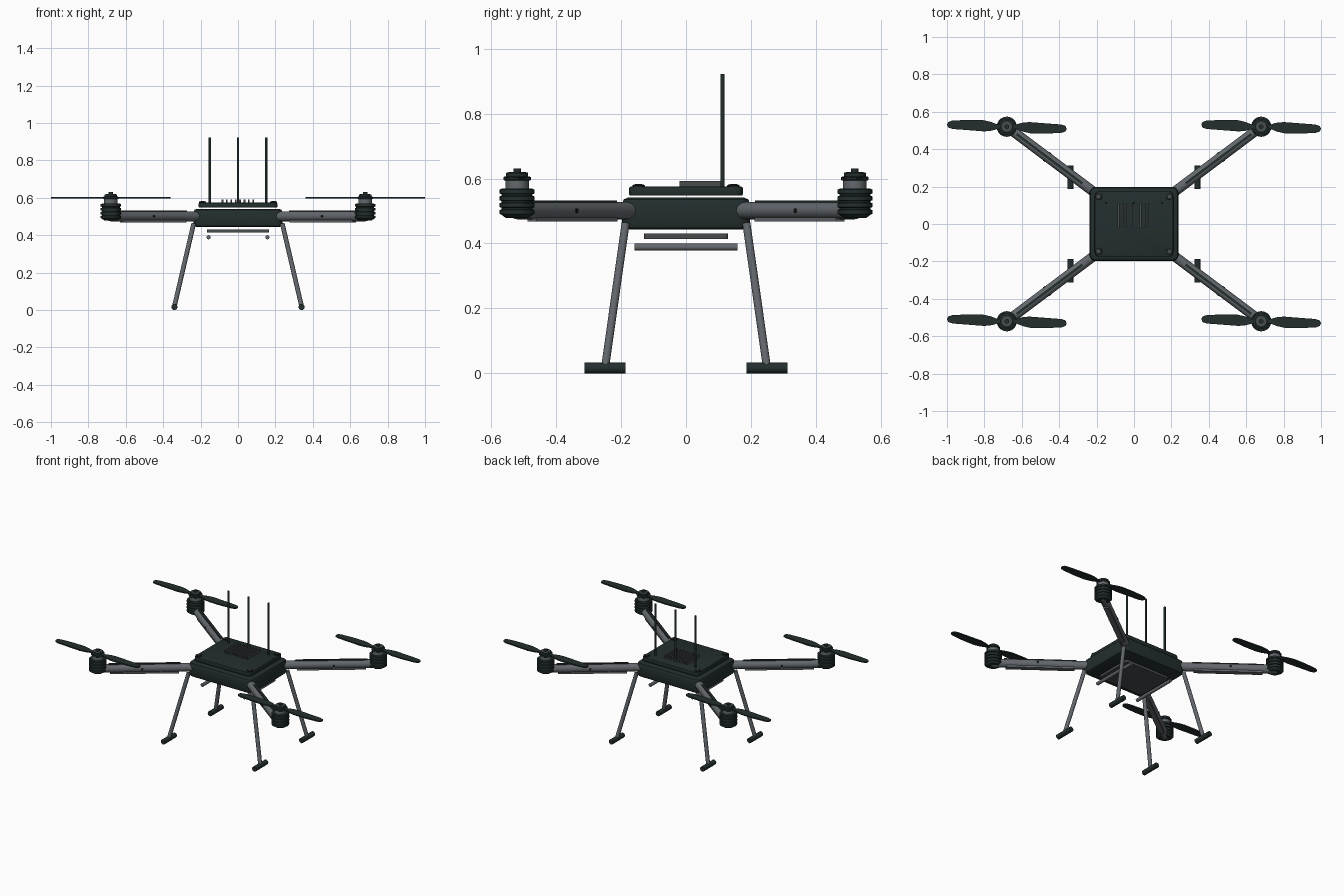
import bpy, bmesh, math
from mathutils import Vector

if "Cube" in bpy.data.objects:
    bpy.data.objects.remove(bpy.data.objects["Cube"])


def material(name, rgb):
    m = bpy.data.materials.new(name)
    m.diffuse_color = (*rgb, 1)
    m.use_nodes = True
    m.node_tree.nodes["Principled BSDF"].inputs["Base Color"].default_value = m.diffuse_color
    return m


DARK = material("dark green black", (0.017, 0.027, 0.027))
GREY = material("mid grey", (0.125, 0.138, 0.152))
STEEL = material("dark grey", (0.065, 0.072, 0.076))
BLACK = material("black", (0.008, 0.011, 0.011))


def finish(name, bm, mat, smooth=True):
    bmesh.ops.recalc_face_normals(bm, faces=bm.faces[:])
    me = bpy.data.meshes.new(name)
    bm.to_mesh(me)
    bm.free()
    ob = bpy.data.objects.new(name, me)
    bpy.context.collection.objects.link(ob)
    me.materials.append(mat)
    if smooth:
        bpy.ops.object.select_all(action='DESELECT')
        bpy.context.view_layer.objects.active = ob
        ob.select_set(True)
        bpy.ops.object.shade_smooth_by_angle(angle=math.radians(35))
    return ob


def box(name, centre, size, mat, angle=0.0, corner=0.0, edge=0.0):
    """Box with optional rounded upright corners and softened rims."""
    bm = bmesh.new()
    bmesh.ops.create_cube(bm, size=1)
    for v in bm.verts:
        v.co = Vector([a * b for a, b in zip(v.co, size)])
    if corner:
        up = [e for e in bm.edges if abs(e.verts[0].co.z - e.verts[1].co.z) > 1e-5]
        bmesh.ops.bevel(bm, geom=up, offset=corner, segments=4, profile=0.5, affect='EDGES')
    if edge:
        rim = [e for e in bm.edges if abs(e.verts[0].co.z - e.verts[1].co.z) < 1e-5]
        bmesh.ops.bevel(bm, geom=rim, offset=edge, segments=2, profile=0.5, affect='EDGES')
    ob = finish(name, bm, mat)
    ob.location = centre
    ob.rotation_euler.z = angle
    return ob


def rod(name, a, b, radius, mat, sides=16):
    """Cylinder between two points."""
    a, b = Vector(a), Vector(b)
    bm = bmesh.new()
    bmesh.ops.create_cone(bm, cap_ends=True, segments=sides, radius1=radius,
                          radius2=radius, depth=(b - a).length)
    ob = finish(name, bm, mat)
    ob.location = (a + b) / 2
    ob.rotation_mode = 'QUATERNION'
    ob.rotation_quaternion = (b - a).to_track_quat('Z', 'Y')
    return ob


def lathe(name, profile, centre, mat, sides=28):
    """Revolve (radius, height) points around the upright axis."""
    bm = bmesh.new()
    rings = [[bm.verts.new((r * math.cos(2 * math.pi * i / sides),
                            r * math.sin(2 * math.pi * i / sides), z))
              for i in range(sides)] for r, z in profile]
    for lo, hi in zip(rings, rings[1:]):
        for i in range(sides):
            j = (i + 1) % sides
            bm.faces.new((lo[i], lo[j], hi[j], hi[i]))
    bm.faces.new(rings[0])
    bm.faces.new(rings[-1])
    ob = finish(name, bm, mat)
    ob.location = centre
    return ob


# Body shell, raised lid and underside panel
box("body_shell", (0, 0, 0.492), (0.476, 0.394, 0.098), DARK, corner=0.03, edge=0.018)
box("lid", (0, 0, 0.561), (0.42, 0.35, 0.028), DARK, corner=0.025, edge=0.005)
box("underside_plate", (0, 0, 0.423), (0.334, 0.26, 0.017), STEEL, corner=0.01)

# Cooling fins on the lid
for i in range(8):
    box("cooling_fin", (-0.083 + i * 0.0235, 0.046, 0.582), (0.009, 0.132, 0.02), STEEL)

# Antennas and payload rails
for x in (-0.15, 0, 0.15):
    rod("antenna", (x, 0.112, 0.57), (x, 0.112, 0.922), 0.0065, DARK, 12)
for x in (-0.157, 0.157):
    rod("payload_rail", (x, -0.158, 0.389), (x, 0.158, 0.389), 0.011, GREY)

# Propeller outline, right half; the left half is turned half a circle
BLADE = [(0.0, -0.012), (0.05, -0.012), (0.085, -0.026), (0.125, -0.035), (0.21, -0.037),
         (0.295, -0.032), (0.314, -0.025), (0.32, -0.012), (0.314, 0.004), (0.29, 0.012),
         (0.21, 0.018), (0.12, 0.025), (0.08, 0.021), (0.05, 0.012), (0.0, 0.012)]

# Ribbed motor housing profile
MOTOR = [(0.034, 0.478), (0.046, 0.487)]
for k in range(4):
    z = 0.489 + k * 0.021
    MOTOR += [(0.048, z), (0.054, z + 0.002), (0.054, z + 0.014), (0.048, z + 0.016)]
MOTOR += [(0.047, 0.57)]

for sx in (-1, 1):
    for sy in (-1, 1):
        hub = Vector((sx * 0.68, sy * 0.52, 0))
        out = Vector((sx * 0.8, sy * 0.6, 0))
        side = Vector((-out.y, out.x, 0))
        turn = math.atan2(out.y, out.x)

        # Arm tube with a rounded tip and strips above and below
        up = Vector((0, 0, 0.501))
        rod("arm_tube", hub - out * 0.62 + up, hub + up, 0.0265, GREY, 24)
        bm = bmesh.new()
        bmesh.ops.create_uvsphere(bm, u_segments=20, v_segments=10, radius=0.0265)
        finish("arm_tip", bm, GREY).location = hub + up
        mid = hub - out * 0.285
        box("arm_top_strip", mid + Vector((0, 0, 0.527)), (0.44, 0.013, 0.012), DARK, turn)
        box("arm_lower_strip", mid + Vector((0, 0, 0.476)), (0.42, 0.032, 0.016), GREY, turn)
        bolt = hub - out * 0.27 + Vector((0, 0, 0.501))
        rod("arm_bolt", bolt - side * 0.029, bolt + side * 0.029, 0.007, BLACK, 12)

        # Motor, neck and propeller cap
        lathe("motor_housing", MOTOR, hub, DARK)
        lathe("motor_neck", [(0.036, 0.568), (0.036, 0.596)], hub, GREY)
        lathe("propeller_clamp", [(0.04, 0.594), (0.042, 0.596), (0.042, 0.605),
                                  (0.034, 0.607), (0.034, 0.617), (0.031, 0.619)], hub, DARK)
        lathe("clamp_ring", [(0.027, 0.618), (0.027, 0.6205), (0.022, 0.6205)], hub, STEEL)
        lathe("shaft_nut", [(0.012, 0.618), (0.012, 0.631)], hub, DARK, 12)

        # Two-bladed propeller
        for s in (1, -1):
            bm = bmesh.new()
            face = bm.faces.new([bm.verts.new((s * x, s * y, 0.597)) for x, y in BLADE])
            ext = bmesh.ops.extrude_face_region(bm, geom=[face])
            for v in ext["geom"]:
                if isinstance(v, bmesh.types.BMVert):
                    v.co.z += 0.008
            finish("propeller_blade", bm, DARK, smooth=False).location = hub

        # Landing leg and foot
        rod("landing_leg", (sx * 0.237, sy * 0.186, 0.462), (sx * 0.34, sy * 0.249, 0.02),
            0.0125, GREY)
        rod("landing_foot", (sx * 0.34, sy * 0.187, 0.0165), (sx * 0.34, sy * 0.312, 0.0165),
            0.0165, DARK)

        # Lid screw with a grey centre
        corner = Vector((sx * 0.19, sy * 0.146, 0))
        lathe("lid_screw", [(0.019, 0.572), (0.019, 0.579), (0.016, 0.581)], corner, BLACK, 16)
        lathe("screw_centre", [(0.011, 0.58), (0.011, 0.583)], corner, STEEL, 12)
